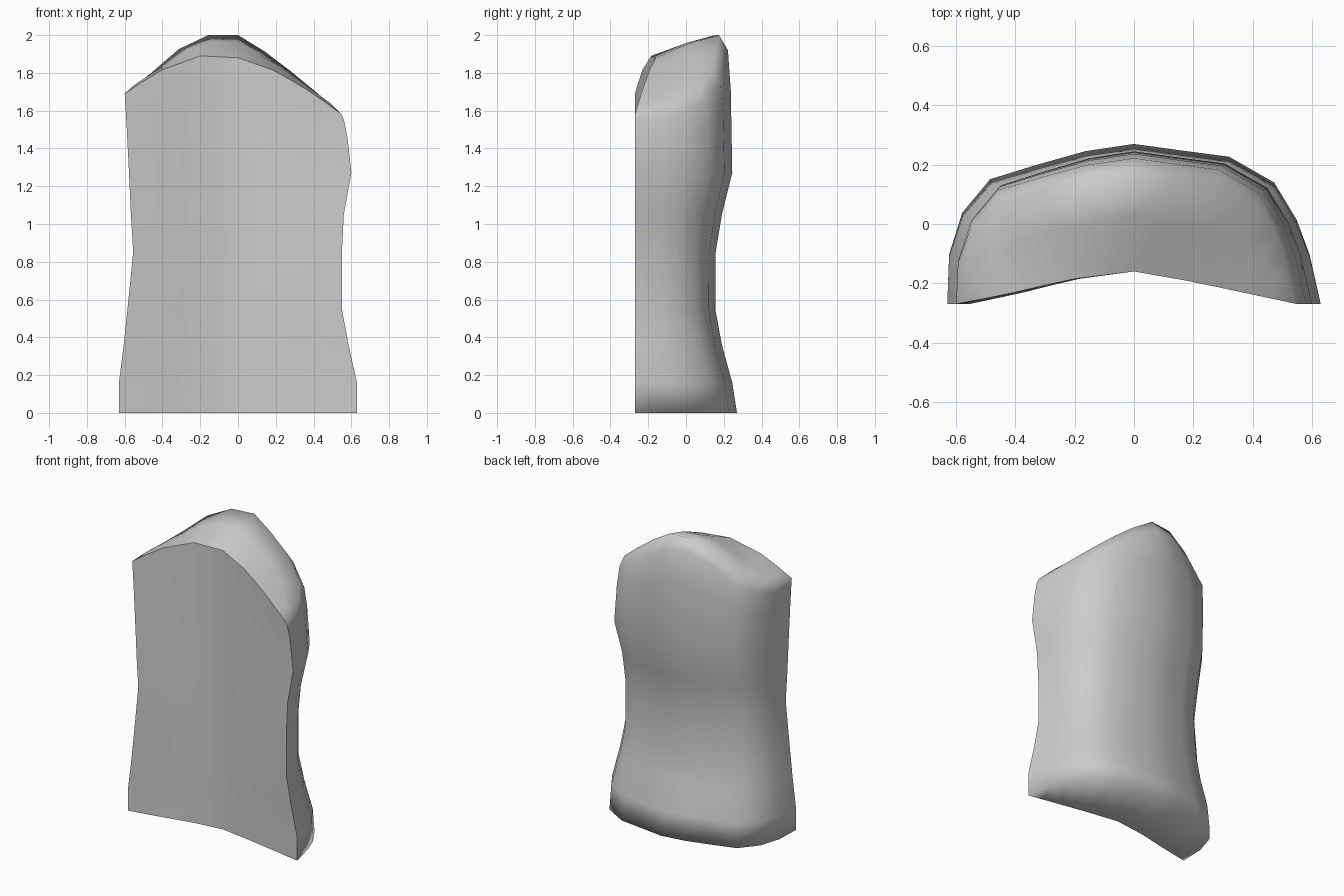
import bpy, bmesh

if "Cube" in bpy.data.objects:
    bpy.data.objects.remove(bpy.data.objects["Cube"])


def interp(pts, x):
    if x <= pts[0][0]:
        return pts[0][1]
    for (x0, y0), (x1, y1) in zip(pts, pts[1:]):
        if x <= x1:
            return y0 + (y1 - y0) * (x - x0) / (x1 - x0)
    return pts[-1][1]


# Rear outline seen from above: (fraction of half width, fraction of depth)
BACK = [(-1, 0), (-.99, .31), (-.92, .57), (-.77, .78), (-.52, .87), (-.26, .955), (0, 1),
        (.25, .96), (.51, .92), (.75, .76), (.87, .53), (.94, .31), (1, 0)]
# Crown heights along x, for the front lip and the back rim
TOP_FRONT = [(-.6, 1.69), (-.42, 1.81), (-.2, 1.89), (0, 1.88), (.2, 1.81), (.4, 1.69), (.55, 1.58)]
TOP_BACK = [(-.6, 1.69), (-.47, 1.79), (-.36, 1.90), (-.18, 2.0), (0, 2.0), (.18, 1.89), (.4, 1.71), (.55, 1.58)]
# Hollow of the front
HOLLOW = [(-1, -.27), (-.7, -.235), (-.36, -.187), (0, -.16), (.36, -.195), (1, -.27)]
# Rows: height, left half width, right half width, back depth, blend to crown
ROWS = [(0, .63, .63, .27, 0), (.16, .63, .63, .245, 0), (.36, .605, .585, .19, 0),
        (.55, .585, .55, .155, 0), (.85, .555, .55, .157, 0), (1.05, .567, .56, .19, 0),
        (1.27, .577, .60, .245, 0), (0, .59, .58, .237, .6), (0, .597, .562, .222, .89),
        (0, .60, .55, .175, 1)]
N = len(BACK)


def make_row(bm, z, wl, wr, yb, f):
    front, back = [], []
    for i, (s, v) in enumerate(BACK):
        x = s * (wl if s < 0 else wr)
        t = interp(TOP_BACK, x)
        zz = 1.27 + f * (t - 1.27) if f else z
        back.append(bm.verts.new((x, -.27 + v * (yb + .27), zz)))
        if i in (0, N - 1):
            front.append(back[-1])
            continue
        s = -1 + 2 * i / (N - 1)
        x = s * (wl if s < 0 else wr)
        zz = 1.27 + f * (interp(TOP_FRONT, x) - 1.27) if f else z
        front.append(bm.verts.new((x, interp(HOLLOW, s), zz)))
    return front, back


def strip(bm, a, b):
    made = []
    for i in range(len(a) - 1):
        vs = list(dict.fromkeys((a[i], a[i + 1], b[i + 1], b[i])))
        made.append(bm.faces.new(vs))
    return made


bm = bmesh.new()
rows = [make_row(bm, *r) for r in ROWS]
front_faces = []
for (f0, b0), (f1, b1) in zip(rows, rows[1:]):
    front_faces += strip(bm, f0, f1)
    strip(bm, b0, b1)

# Flat underside
strip(bm, *rows[0])

# Gently arched crown with one intermediate row
ft, bt = rows[-1]
mid = [ft[0]]
for a, b in zip(ft[1:-1], bt[1:-1]):
    p = a.co.lerp(b.co, .55)
    p.z += .012
    mid.append(bm.verts.new(p))
mid.append(ft[-1])
strip(bm, ft, mid)
strip(bm, mid, bt)

bmesh.ops.recalc_face_normals(bm, faces=bm.faces)
for face in bm.faces:
    face.smooth = True
# Crisp border around the front face only
front_set = set(front_faces)
for e in bm.edges:
    if sum(fc in front_set for fc in e.link_faces) == 1:
        e.smooth = False

mesh = bpy.data.meshes.new("curved_slab")
bm.to_mesh(mesh)
bm.free()
obj = bpy.data.objects.new("curved_slab", mesh)
bpy.context.collection.objects.link(obj)
